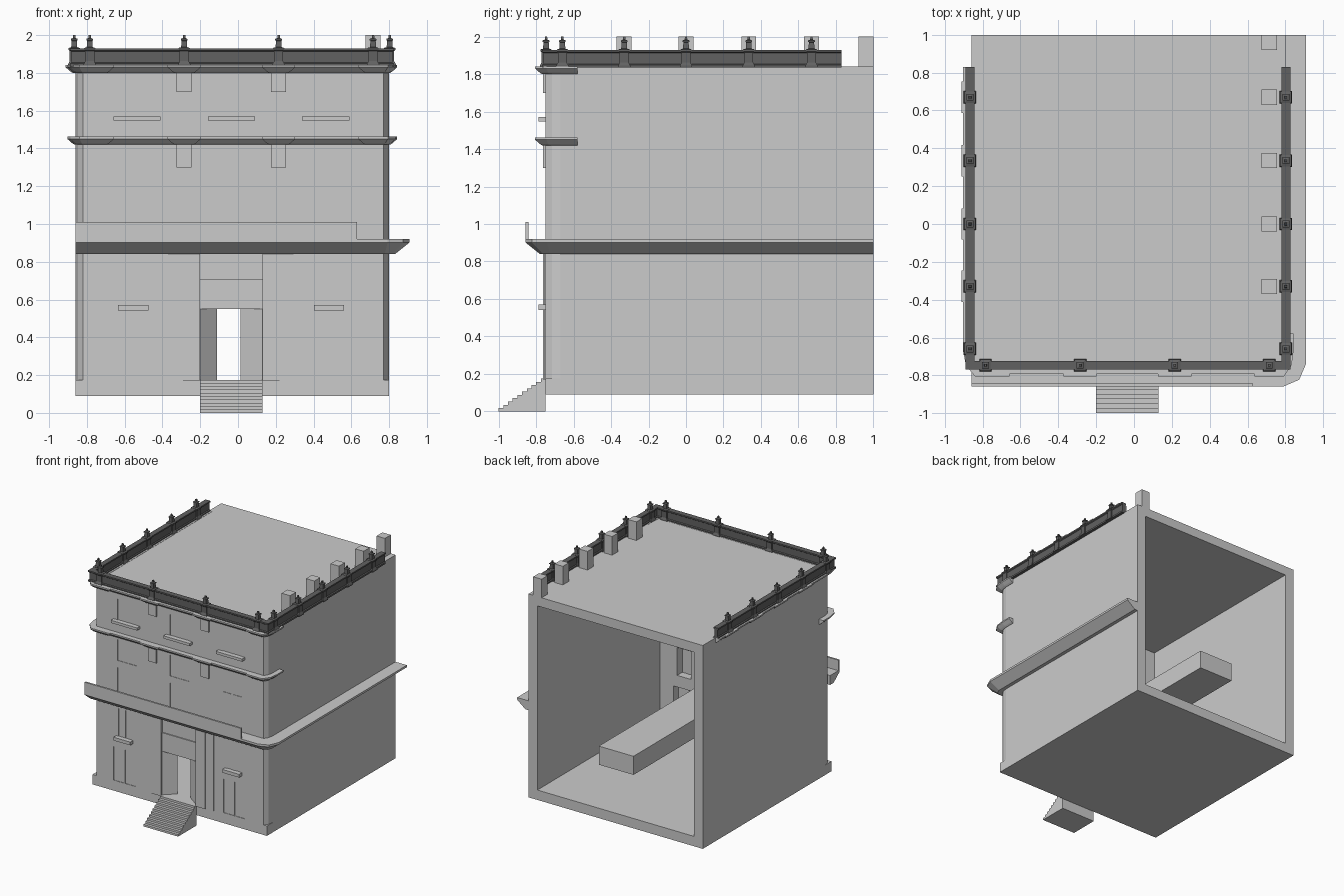
import bpy, bmesh
from mathutils import Vector

if "Cube" in bpy.data.objects:
    bpy.data.objects.remove(bpy.data.objects["Cube"])


def finish(name, bm, mat=None):
    bmesh.ops.recalc_face_normals(bm, faces=bm.faces)
    me = bpy.data.meshes.new(name)
    bm.to_mesh(me)
    bm.free()
    ob = bpy.data.objects.new(name, me)
    bpy.context.collection.objects.link(ob)
    if mat:
        me.materials.append(mat)
    return ob


def add_box(bm, x0, x1, y0, y1, z0, z1):
    vs = bmesh.ops.create_cube(bm, size=1)["verts"]
    for v in vs:
        v.co = Vector((x1 if v.co.x > 0 else x0, y1 if v.co.y > 0 else y0, z1 if v.co.z > 0 else z0))


def boxes(name, items, mat=None):
    bm = bmesh.new()
    for it in items:
        add_box(bm, *it)
    return finish(name, bm, mat)


def add_prism(bm, pts, vec):
    # closed outline pushed along a vector
    face = bm.faces.new([bm.verts.new(p) for p in pts])
    r = bmesh.ops.extrude_face_region(bm, geom=[face])
    bmesh.ops.translate(bm, vec=vec, verts=[g for g in r["geom"] if isinstance(g, bmesh.types.BMVert)])
    if face.is_valid is False:
        return
    if not any(set(f.verts) == set(face.verts) for f in bm.faces):
        bm.faces.new(face.verts)


def prism(name, outline, z0, z1):
    bm = bmesh.new()
    add_prism(bm, [(x, y, z0) for x, y in outline], (0, 0, z1 - z0))
    return finish(name, bm)


def sweep(name, path, profile, mat=None):
    # mitred sweep of an (outward offset, z) profile along a plan path
    P = [Vector(p) for p in path]
    dirs = [(b - a).normalized() for a, b in zip(P, P[1:])]
    norms = [Vector((d.y, -d.x)) for d in dirs]
    bm = bmesh.new()
    rings = []
    for i, p in enumerate(P):
        a, b = norms[max(i - 1, 0)], norms[min(i, len(norms) - 1)]
        m = (a + b) / (1 + a.dot(b))
        rings.append([bm.verts.new((p.x + m.x * o, p.y + m.y * o, z)) for o, z in profile])
    n = len(profile)
    for r, s in zip(rings, rings[1:]):
        for k in range(n):
            bm.faces.new((r[k], r[(k + 1) % n], s[(k + 1) % n], s[k]))
    bm.faces.new(rings[0])
    bm.faces.new(rings[-1])
    return finish(name, bm, mat)


dark = bpy.data.materials.new("dark_grey")
dark.diffuse_color = (0.12, 0.12, 0.12, 1)
dark.use_nodes = True
dark.node_tree.nodes["Principled BSDF"].inputs["Base Color"].default_value = dark.diffuse_color

L, R, F, B, T = -0.86, 0.80, -0.75, 1.0, 0.085  # shell extents and wall thickness

# open-backed shell with softened front corners
front = [(L, B), (L, -0.67), (L + 0.012, -0.715), (L + 0.04, F),
         (R - 0.03, F), (R - 0.008, -0.715), (R, -0.67), (R, B)]
inner = [(R - T, B), (R - T, F + T), (L + T, F + T), (L + T, B)]
walls = prism("walls", front + inner, 0.17, 1.77)
prism("roof_slab", front, 1.76, 1.84)
boxes("floor_and_plinth", [(L, R, F, B, 0.09, 0.175)])

# windows: x centre, half width, bottom, top
windows = [(-0.55, 0.063, 0.57, 0.81), (0.485, 0.065, 0.57, 0.81),
           (-0.555, 0.103, 0.18, 0.47), (0.487, 0.1, 0.18, 0.47)]
for cx in (-0.53, -0.03, 0.47):
    windows += [(cx, 0.09, a, b) for a, b in ((0.925, 1.16), (1.22, 1.40), (1.55, 1.75))]

cut = bmesh.new()
for c, w, a, b in windows:
    add_box(cut, c - w, c + w, F - 0.1, F + 0.2, a, b)
# splayed doorway
x0, x1 = -0.20, 0.13
add_box(cut, x0, x1, F - 0.1, F + 0.012, 0.55, 0.84)
add_prism(cut, [(x, y, 0.15) for x, y in ((x0, F - 0.1), (x1, F - 0.1), (x1, F + 0.002),
          (0.01, F + T + 0.002), (0.01, F + 0.2), (-0.11, F + 0.2), (-0.11, F + T + 0.002), (x0, F + 0.002))],
          (0, 0, 0.4))
cutter = finish("opening_cutter", cut)
cutter.hide_render = True
mod = walls.modifiers.new("openings", "BOOLEAN")
mod.operation, mod.object, mod.solver = "DIFFERENCE", cutter, "EXACT"
mod.use_self = True
bpy.context.view_layer.objects.active = walls
bpy.ops.object.modifier_apply(modifier="openings")
bpy.data.objects.remove(cutter)

boxes("window_panes", [(c - w, c + w, F + 0.004, F + 0.014, a, b) for c, w, a, b in windows])
boxes("window_bars", [(c - 0.005, c + 0.005, F + 0.001, F + 0.018, a, b) for c, w, a, b in windows])
boxes("window_sills",
      [(c - 0.08, c + 0.08, -0.787, F + 0.01, 0.542, 0.57) for c in (-0.555, 0.482)]
      + [(c - 0.125, c + 0.125, -0.787, F + 0.01, 1.547, 1.57) for c in (-0.535, -0.035, 0.465)])

# long lintel running through the house above the door
boxes("door_beam", [(x0, x1, F + 0.003, B, 0.55, 0.71)])

# pilasters beside the door, brackets under the cornices
boxes("pilasters", [(-0.37, -0.29, F - 0.006, F + 0.01, 0.17, 0.85), (-0.29, x0, F - 0.013, F + 0.01, 0.17, 0.85),
                    (x1, 0.22, F - 0.013, F + 0.01, 0.17, 0.85), (0.22, 0.295, F - 0.006, F + 0.01, 0.17, 0.85)])
boxes("brackets", [(c - 0.04, c + 0.04, F - 0.013, F + 0.01, a, b)
                   for c in (-0.285, 0.215) for a, b in ((1.30, 1.43), (1.70, 1.81))])

# entrance steps
n = 10
out = [(-1.0, 0.0)]
for i in range(n):
    y = -1 + 0.25 * i / n
    out += [(y, 0.175 * (i + 1) / n), (y + 0.25 / n, 0.175 * (i + 1) / n)]
out.append((F, 0.0))
st = bmesh.new()
add_prism(st, [(x0, y, z) for y, z in out], (x1 - x0, 0, 0))
finish("entrance_steps", st)

# cornices that step forward at corners and brackets
j = 0.013
run = [(L, -0.67), (L + 0.012, -0.73), (L + 0.04, F - j), (-0.70, F - j), (-0.70, F)]
for c in (-0.285, 0.215):
    run += [(c - 0.045, F), (c - 0.045, F - j), (c + 0.045, F - j), (c + 0.045, F)]
run += [(0.68, F), (0.68, F - j), (R - 0.03, F - j), (R - 0.008, -0.73), (R, -0.67), (R, -0.58)]


def cornice_profile(z):
    return [(-0.03, z), (0.006, z), (0.018, z + 0.008), (0.043, z + 0.03), (0.043, z + 0.042), (-0.03, z + 0.042)]


sweep("middle_cornice", [(L, -0.58)] + run, cornice_profile(1.42))
posts_y = (0.67, 0.335, 0.0, -0.33)
side = [(L, 0.83)]
for y in posts_y:
    side += [(L, y + 0.04), (L - 0.01, y + 0.04), (L - 0.01, y - 0.04), (L, y - 0.04)]
sweep("upper_cornice", side + [(L, -0.6)] + run, cornice_profile(1.80))

# balcony ledge along the front and right side, with its front rail
sweep("balcony_ledge", [(L, F), (R - 0.03, F), (R - 0.009, F + 0.009), (R, F + 0.03), (R, B)],
      [(-0.02, 0.84), (0.03, 0.84), (0.108, 0.902), (0.108, 0.92), (-0.02, 0.92)])
boxes("balcony_rail", [(L, 0.63, -0.858, -0.842, 0.91, 1.01)])

# roof parapet with posts
PX0, PX1, PY = -0.867, 0.803, -0.747
sweep("parapet", [(PX0, 0.83), (PX0, PY), (PX1, PY), (PX1, 0.83)],
      [(-0.022, 1.835), (0.022, 1.835), (0.022, 1.85), (0.014, 1.855), (0.014, 1.912),
       (0.023, 1.918), (0.023, 1.93), (-0.023, 1.93), (-0.023, 1.918),
       (-0.014, 1.912), (-0.014, 1.855), (-0.022, 1.85)], dark)

spots = [(x, PY) for x in (-0.785, -0.285, 0.215, 0.715)]
spots += [(x, y) for x in (PX0, PX1) for y in posts_y + (-0.66,)]
post_profile = [(0.033, 1.835), (0.033, 1.845), (0.024, 1.862), (0.024, 1.915), (0.03, 1.922), (0.03, 1.932),
                (0.016, 1.936), (0.014, 1.97), (0.018, 1.972), (0.018, 1.98), (0.007, 1.984), (0.006, 2.0)]
bm = bmesh.new()
for x, y in spots:
    rings = [[bm.verts.new((x + r * a, y + r * b, z)) for a, b in ((-1, -1), (1, -1), (1, 1), (-1, 1))]
             for r, z in post_profile]
    for r, s in zip(rings, rings[1:]):
        for k in range(4):
            bm.faces.new((r[k], r[(k + 1) % 4], s[(k + 1) % 4], s[k]))
    bm.faces.new(rings[0])
    bm.faces.new(rings[-1])
finish("parapet_posts", bm, dark)

# chimneys
boxes("chimneys", [(0.675, 0.755, y - 0.04, y + 0.04, 1.83, 2.0) for y in (-0.33, 0.0, 0.335, 0.67, 0.96)])
